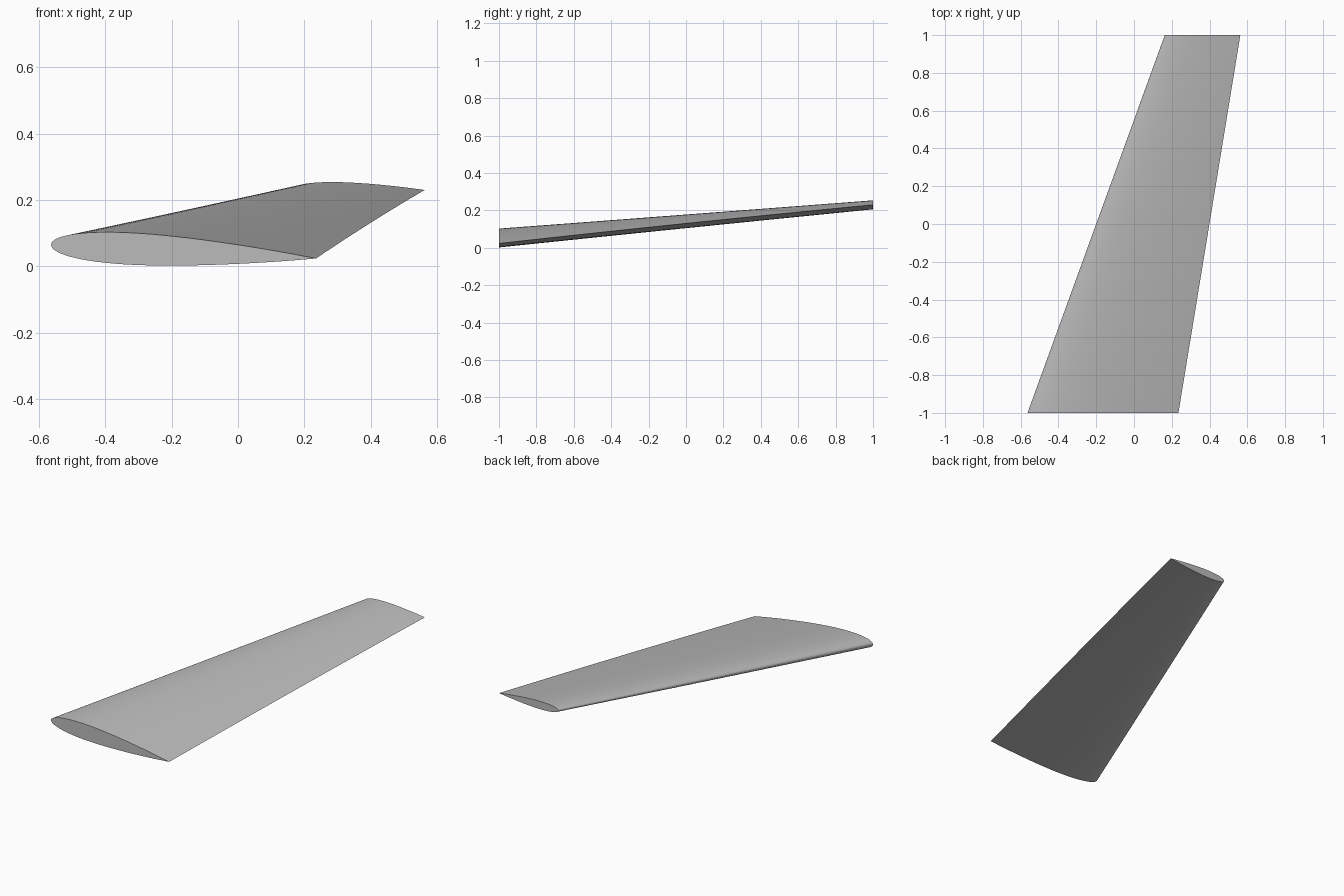
import bpy, bmesh, math

cube = bpy.data.objects.get("Cube")
if cube:
    bpy.data.objects.remove(cube, do_unlink=True)

# Plain grey skin
grey = bpy.data.materials.new("plain grey")
grey.use_nodes = True
colour = (0.5, 0.5, 0.5, 1)
grey.diffuse_color = colour
grey.node_tree.nodes["Principled BSDF"].inputs["Base Color"].default_value = colour

STEPS, SPANS = 40, 12
THICKNESS = 0.12


def half_thickness(t):
    """Symmetric aerofoil with a closed trailing edge."""
    return 5 * THICKNESS * (0.2969 * math.sqrt(t) - 0.126 * t - 0.3516 * t**2
                            + 0.2843 * t**3 - 0.1036 * t**4)


# Section outline: trailing edge over the top to the nose and back below
chord_steps = [(1 - math.cos(math.pi * i / STEPS)) / 2 for i in range(STEPS + 1)]
outline = [(t, half_thickness(t)) for t in reversed(chord_steps)]
outline += [(t, -half_thickness(t)) for t in chord_steps[1:-1]]


def section(bm, f):
    """One rib at span fraction f: tapered, swept, raised and twisted."""
    chord = 0.8 - 0.4 * f
    pivot_x = -0.364 + 0.627 * f
    pivot_z = 0.055 + 0.175 * f
    twist = math.radians(3 * (1 - f))
    ring = []
    for t, h in outline:
        x, z = (t - 0.25) * chord, h * chord
        ring.append(bm.verts.new((pivot_x + x * math.cos(twist) + z * math.sin(twist),
                                  -1 + 2 * f,
                                  pivot_z - x * math.sin(twist) + z * math.cos(twist))))
    return ring


# Wing: ribs joined by skin, closed at root and tip
bm = bmesh.new()
rings = [section(bm, i / SPANS) for i in range(SPANS + 1)]
count = len(outline)
for a, b in zip(rings, rings[1:]):
    for i in range(count):
        j = (i + 1) % count
        bm.faces.new((a[i], a[j], b[j], b[i]))
bm.faces.new(rings[0])
bm.faces.new(rings[-1])
bmesh.ops.recalc_face_normals(bm, faces=bm.faces)

mesh = bpy.data.meshes.new("wing")
bm.to_mesh(mesh)
bm.free()
mesh.materials.append(grey)
wing = bpy.data.objects.new("wing", mesh)
bpy.context.collection.objects.link(wing)
bpy.context.view_layer.objects.active = wing
wing.select_set(True)
bpy.ops.object.shade_smooth_by_angle(angle=math.radians(40))
